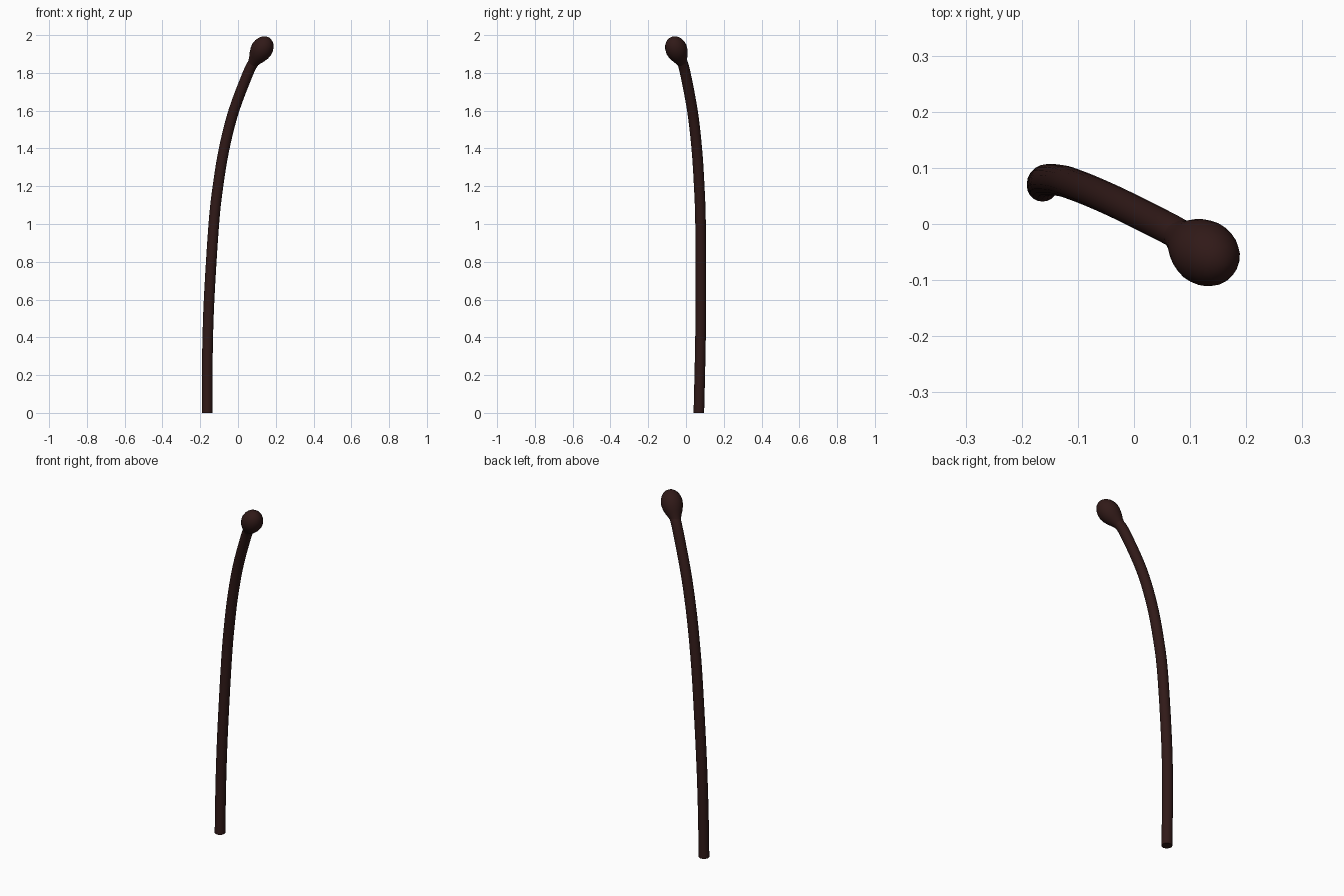
import bpy, bmesh, math
from mathutils import Vector

if "Cube" in bpy.data.objects:
    bpy.data.objects.remove(bpy.data.objects["Cube"])

SIDES = 20

mat = bpy.data.materials.new("dark_brown")
mat.diffuse_color = (0.03, 0.010, 0.009, 1)
mat.use_nodes = True
mat.node_tree.nodes["Principled BSDF"].inputs["Base Color"].default_value = mat.diffuse_color


def spline(pts, n):
    """Smooth Catmull-Rom path through the points."""
    p = [2 * pts[0] - pts[1]] + pts + [2 * pts[-1] - pts[-2]]
    out = []
    for i in range(1, len(p) - 2):
        a, b, c, d = p[i - 1:i + 3]
        for k in range(n):
            t = k / n
            out.append(0.5 * (2 * b + (c - a) * t + (2 * a - 5 * b + 4 * c - d) * t * t
                              + (3 * b - a - 3 * c + d) * t ** 3))
    return out + [pts[-1]]


def sweep(name, path, radii):
    """Round tube along a path with a radius at every point, capped at both ends."""
    bm = bmesh.new()
    rings = []
    for i, (c, r) in enumerate(zip(path, radii)):
        d = (path[min(i + 1, len(path) - 1)] - path[max(i - 1, 0)]).normalized()
        if c.z < 1e-4:
            d = Vector((0, 0, 1))
        u = Vector((0, 1, 0)).cross(d).normalized()
        v = d.cross(u)
        rings.append([bm.verts.new(c + r * (math.cos(a) * u + math.sin(a) * v))
                      for a in (2 * math.pi * k / SIDES for k in range(SIDES))])
    for a, b in zip(rings, rings[1:]):
        for k in range(SIDES):
            j = (k + 1) % SIDES
            bm.faces.new((a[k], a[j], b[j], b[k]))
    bm.faces.new(rings[0][::-1])
    bm.faces.new(rings[-1])
    me = bpy.data.meshes.new(name)
    bm.to_mesh(me)
    bm.free()
    ob = bpy.data.objects.new(name, me)
    bpy.context.collection.objects.link(ob)
    me.materials.append(mat)
    bpy.ops.object.select_all(action='DESELECT')
    ob.select_set(True)
    bpy.context.view_layer.objects.active = ob
    bpy.ops.object.shade_smooth_by_angle(angle=math.radians(50))
    return ob


# Curved stem
stem_pts = [Vector(p) for p in (
    (-0.163, 0.068, 0), (-0.162, 0.075, 0.3), (-0.153, 0.079, 0.6),
    (-0.128, 0.077, 1.0), (-0.106, 0.070, 1.2), (-0.073, 0.057, 1.4),
    (-0.022, 0.034, 1.6), (0.054, -0.004, 1.8), (0.085, -0.021, 1.86))]
stem_path = spline(stem_pts, 5)
sweep("stem", stem_path, [0.028] * len(stem_path))

# Egg-shaped bud at the tip: (distance along axis, radius)
profile = [(-0.01, 0.027), (0.012, 0.034), (0.035, 0.045), (0.06, 0.054),
           (0.085, 0.058), (0.11, 0.055), (0.13, 0.047), (0.147, 0.034),
           (0.157, 0.018), (0.16, 0.004)]
base = Vector((0.082, -0.022, 1.857))
axis = Vector((0.53, -0.35, 0.82)).normalized()
sweep("bud", [base + axis * s for s, r in profile], [r for s, r in profile])
